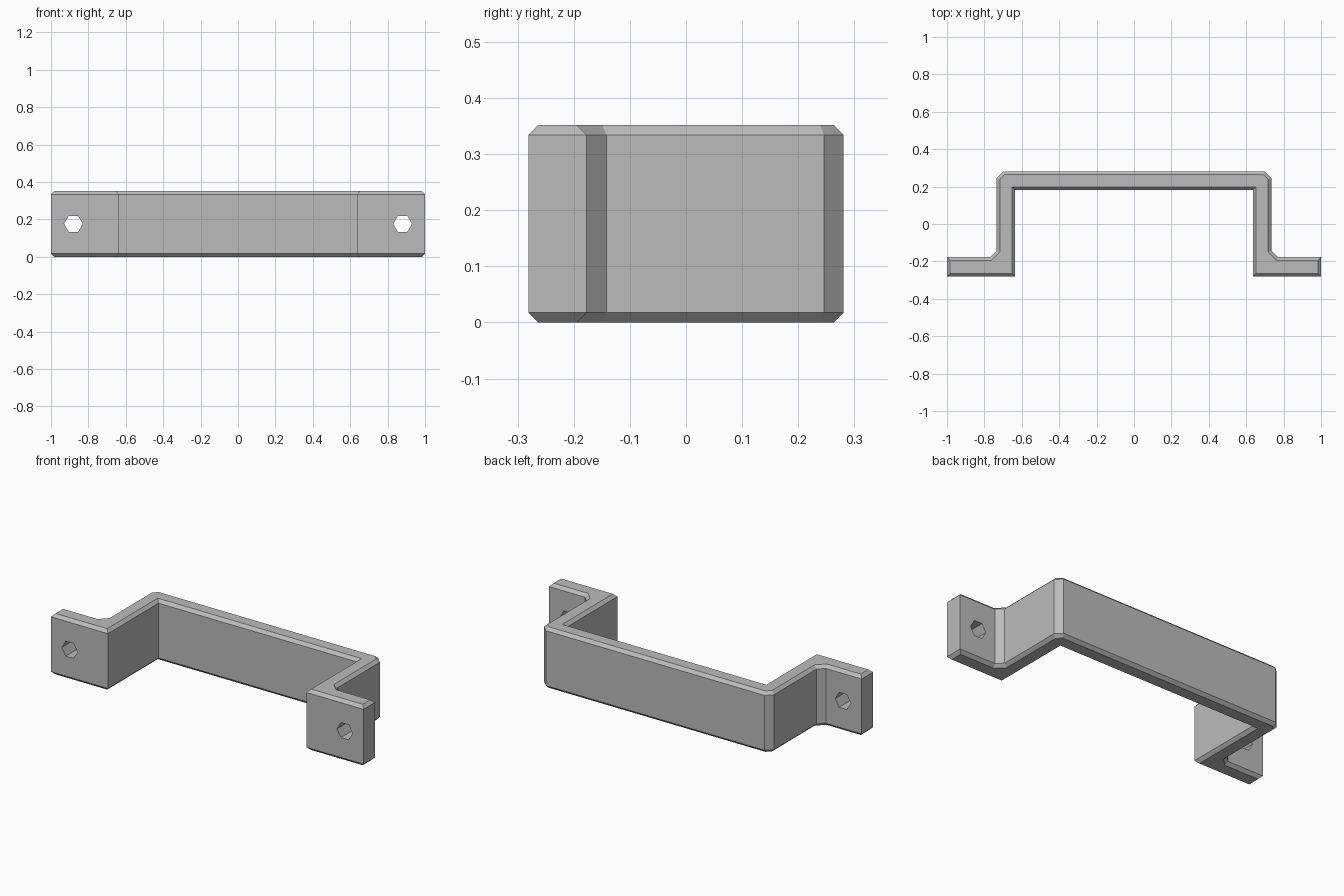
import bpy, bmesh, math

cube = bpy.data.objects.get("Cube")
if cube:
    bpy.data.objects.remove(cube, do_unlink=True)

HEIGHT, CHAMFER = 0.352, 0.0175
HOLE_X, HOLE_RADIUS = 0.88, 0.05

grey = bpy.data.materials.new("plain grey")
grey.use_nodes = True
color = (0.5, 0.5, 0.5, 1)
grey.diffuse_color = color
grey.node_tree.nodes["Principled BSDF"].inputs["Base Color"].default_value = color


def prism(name, points, vector, chamfer=0):
    """Extrude a closed outline along a vector, optionally chamfering both caps."""
    bm = bmesh.new()
    face = bm.faces.new([bm.verts.new(p) for p in points])
    new = bmesh.ops.extrude_face_region(bm, geom=[face], use_keep_orig=True)["geom"]
    top = next(g for g in new if isinstance(g, bmesh.types.BMFace))
    bmesh.ops.translate(bm, verts=top.verts[:], vec=vector)
    bmesh.ops.recalc_face_normals(bm, faces=bm.faces[:])
    if chamfer:
        for cap, step in ((face, -chamfer), (top, chamfer)):
            bmesh.ops.inset_region(bm, faces=[cap], thickness=chamfer,
                                   use_boundary=True, use_even_offset=True)
            bmesh.ops.translate(bm, verts=cap.verts[:], vec=(0, 0, step))
        bmesh.ops.recalc_face_normals(bm, faces=bm.faces[:])
    mesh = bpy.data.meshes.new(name)
    bm.to_mesh(mesh)
    bm.free()
    mesh.materials.append(grey)
    obj = bpy.data.objects.new(name, mesh)
    bpy.context.collection.objects.link(obj)
    return obj


# Handle: half of the bent bar outline, mirrored across x
half = [(0.635, 0.181), (0.635, -0.281), (1, -0.281), (1, -0.177),
        (0.77, -0.177), (0.735, -0.142), (0.735, 0.246), (0.7, 0.281)]
outline = half + [(-x, y) for x, y in reversed(half)]
handle = prism("handle", [(x, y, CHAMFER) for x, y in outline],
               (0, 0, HEIGHT - 2 * CHAMFER), CHAMFER)

# Hexagonal screw holes through both mounting tabs
for side in (-1, 1):
    ring = [(side * HOLE_X + HOLE_RADIUS * math.cos(i * math.pi / 3), -0.35,
             HEIGHT / 2 + HOLE_RADIUS * math.sin(i * math.pi / 3)) for i in range(6)]
    cutter = prism("hole_cutter", ring, (0, 0.25, 0))
    cutter.hide_render = True
    cut = handle.modifiers.new("screw hole", "BOOLEAN")
    cut.operation = "DIFFERENCE"
    cut.solver = "EXACT"
    cut.object = cutter
    bpy.context.view_layer.objects.active = handle
    bpy.ops.object.modifier_apply(modifier=cut.name)
    bpy.data.objects.remove(cutter, do_unlink=True)
